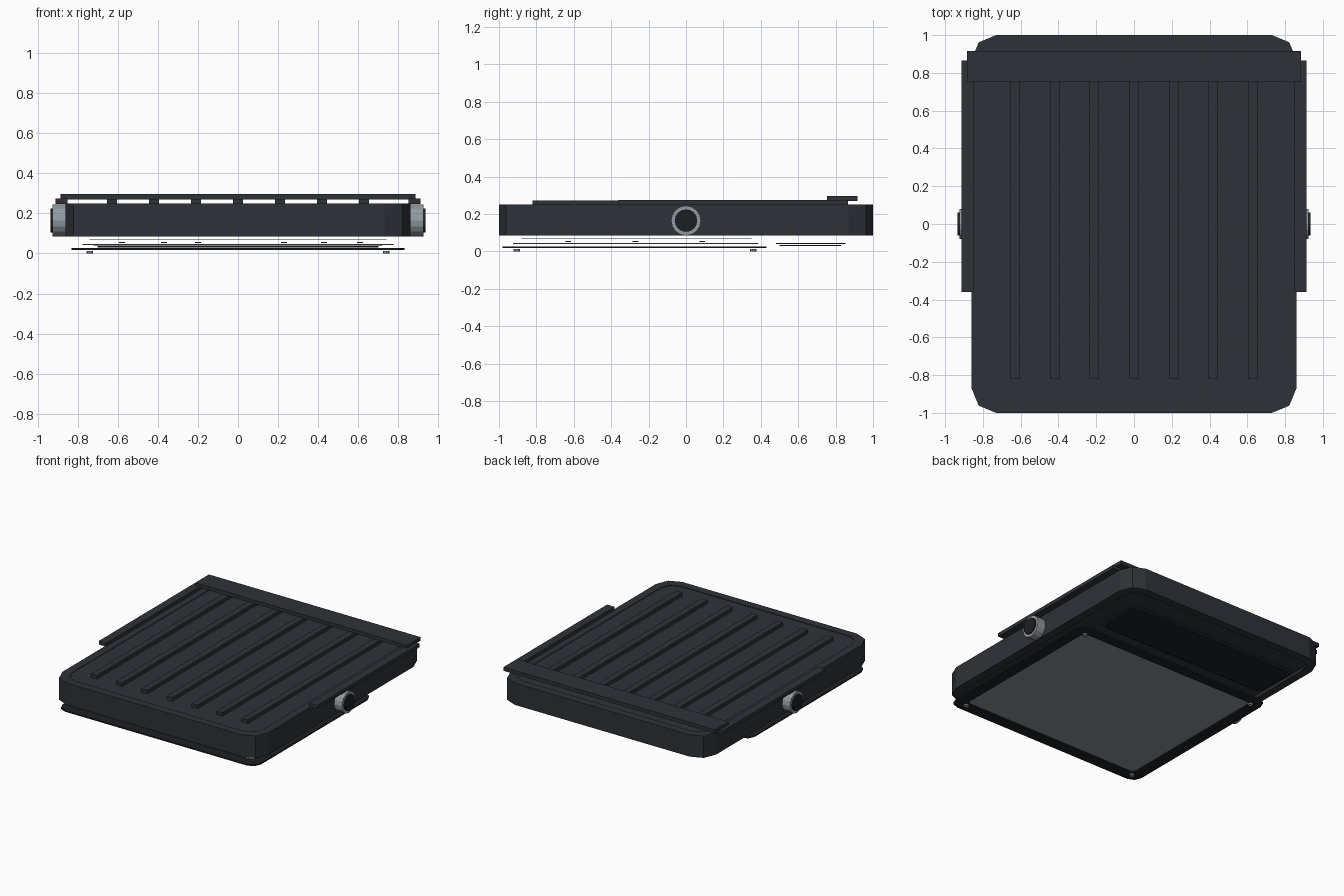
import bpy, bmesh, math
from mathutils import Matrix

if "Cube" in bpy.data.objects:
    bpy.data.objects.remove(bpy.data.objects["Cube"])


def material(name, rgb):
    m = bpy.data.materials.new(name)
    m.diffuse_color = (*rgb, 1)
    m.use_nodes = True
    m.node_tree.nodes["Principled BSDF"].inputs["Base Color"].default_value = m.diffuse_color
    return m


DARK = material("dark_casing", (0.027, 0.032, 0.039))
BLACK = material("black_trim", (0.012, 0.014, 0.017))
GREY = material("screen_grey", (0.26, 0.29, 0.30))
METAL = material("metal", (0.28, 0.33, 0.36))


def finish(name, bm, mat):
    bmesh.ops.recalc_face_normals(bm, faces=bm.faces[:])
    me = bpy.data.meshes.new(name)
    bm.to_mesh(me)
    bm.free()
    me.materials.append(mat)
    ob = bpy.data.objects.new(name, me)
    bpy.context.collection.objects.link(ob)
    return ob


def outline(x0, x1, y0, y1, r, seg=2):
    pts = []
    for cx, cy, a in ((x1 - r, y1 - r, 0), (x0 + r, y1 - r, 90),
                      (x0 + r, y0 + r, 180), (x1 - r, y0 + r, 270)):
        for i in range(seg + 1):
            t = math.radians(a + 90 * i / seg)
            pts.append((cx + r * math.cos(t), cy + r * math.sin(t)))
    return pts


def loft(name, loops, mat, closed=False):
    """Bridge (points, z) loops; cap the ends, or join them into a ring."""
    bm = bmesh.new()
    rows = [[bm.verts.new((x, y, z)) for x, y in pts] for pts, z in loops]
    n = len(rows[0])
    pairs = list(zip(rows, rows[1:]))
    if closed:
        pairs.append((rows[-1], rows[0]))
    else:
        bm.faces.new(rows[0])
        bm.faces.new(rows[-1])
    for a, b in pairs:
        for i in range(n):
            j = (i + 1) % n
            bm.faces.new((a[i], a[j], b[j], b[i]))
    return finish(name, bm, mat)


def plate(name, x0, x1, y0, y1, z0, z1, mat, r=0.03):
    p = outline(x0, x1, y0, y1, r)
    return loft(name, [(p, z0), (p, z1)], mat)


def box(name, x0, x1, y0, y1, z0, z1, mat):
    bm = bmesh.new()
    bmesh.ops.create_cube(bm, size=1)
    bmesh.ops.scale(bm, vec=(x1 - x0, y1 - y0, z1 - z0), verts=bm.verts[:])
    bmesh.ops.translate(bm, vec=((x0 + x1) / 2, (y0 + y1) / 2, (z0 + z1) / 2),
                        verts=bm.verts[:])
    return finish(name, bm, mat)


def cylinder(name, loc, r1, r2, depth, mat, sides=16, axis="Z"):
    bm = bmesh.new()
    rot = Matrix.Rotation(math.pi / 2, 4, "Y") if axis == "X" else Matrix()
    bmesh.ops.create_cone(bm, cap_ends=True, segments=sides, radius1=r1,
                          radius2=r2, depth=depth,
                          matrix=Matrix.Translation(loc) @ rot)
    return finish(name, bm, mat)


# main casing: slab with clipped corners and shallow recessed top and bottom
outer = outline(-0.86, 0.86, -1, 1, 0.13)
inner = outline(-0.80, 0.80, -0.94, 0.94, 0.10)
loft("casing", [(inner, 0.105), (inner, 0.085), (outer, 0.085),
                (outer, 0.25), (inner, 0.25), (inner, 0.245)], DARK)

# ribs on the top
for i in range(7):
    x = -0.63 + 0.21 * i
    box(f"rib_{i + 1}", x - 0.025, x + 0.025, -0.82, 0.80, 0.243, 0.272, DARK)

# back bar and side rails
box("back_bar", -0.885, 0.885, 0.755, 0.917, 0.27, 0.297, DARK)
for s, side in ((-1, "left"), (1, "right")):
    box(f"{side}_rail", min(s * 0.85, s * 0.912), max(s * 0.85, s * 0.912),
        -0.36, 0.865, 0.248, 0.275, DARK)
    # side knob: metal collar with dark cap
    cylinder(f"{side}_knob", (s * 0.885, 0, 0.165), 0.08, 0.08, 0.08, METAL, axis="X")
    cylinder(f"{side}_knob_cap", (s * 0.915, 0, 0.165), 0.06, 0.06, 0.04, BLACK, axis="X")

# screen frame ring on the underside
f_out = outline(-0.83, 0.83, -0.98, 0.43, 0.07)
f_in = outline(-0.745, 0.745, -0.895, 0.355, 0.03)
loft("screen_frame", [(f_out, 0.018), (f_out, 0.028), (f_in, 0.028), (f_in, 0.018)],
     BLACK, closed=True)

# screen layers behind the frame
plate("screen_glass", -0.775, 0.775, -0.925, 0.385, 0.041, 0.046, GREY)
plate("screen_backing", -0.74, 0.74, -0.88, 0.35, 0.069, 0.073, GREY)
for x in (-0.58, -0.37, -0.2, 0.23, 0.43, 0.61):
    for y in (-0.63, -0.27, 0.086):
        box("screen_tile", x - 0.015, x + 0.015, y - 0.015, y + 0.015, 0.052, 0.056, DARK)

# lower control panel on the underside
plate("control_panel", -0.72, 0.72, 0.48, 0.853, 0.040, 0.046, DARK, 0.06)
plate("control_panel_inset", -0.70, 0.70, 0.50, 0.83, 0.030, 0.036, BLACK, 0.05)

# corner screws the model stands on
for x in (-0.74, 0.74):
    for y in (-0.905, 0.36):
        cylinder("corner_screw", (x, y, 0.006), 0.018, 0.018, 0.012, METAL, sides=10)
